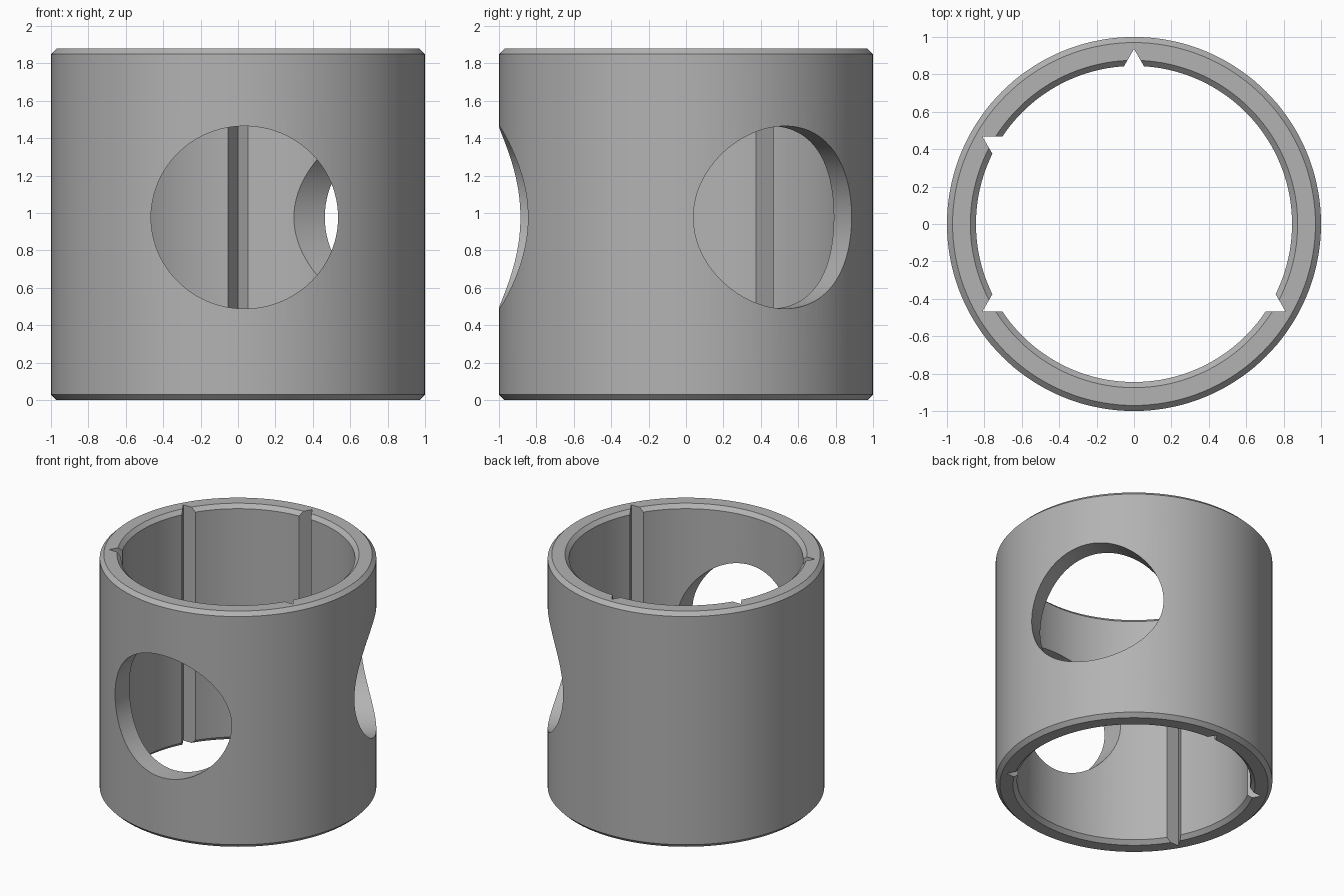
import bpy, bmesh, math
from mathutils import Matrix, Vector

if "Cube" in bpy.data.objects:
    bpy.data.objects.remove(bpy.data.objects["Cube"])

H, R_OUT, R_IN, C = 1.88, 1.0, 0.845, 0.03
SEGS = 144

grey = bpy.data.materials.new("plain grey")
grey.diffuse_color = (0.45, 0.45, 0.45, 1)
grey.use_nodes = True
grey.node_tree.nodes["Principled BSDF"].inputs["Base Color"].default_value = grey.diffuse_color


def make_object(name, bm):
    bmesh.ops.recalc_face_normals(bm, faces=bm.faces)
    mesh = bpy.data.meshes.new(name)
    bm.to_mesh(mesh)
    bm.free()
    mesh.materials.append(grey)
    ob = bpy.data.objects.new(name, mesh)
    bpy.context.collection.objects.link(ob)
    return ob


def prism(name, outline, depth, matrix):
    """Extrude a flat outline along its local z, then place it."""
    bm = bmesh.new()
    face = bm.faces.new([bm.verts.new((x, y, 0)) for x, y in outline])
    new = bmesh.ops.extrude_face_region(bm, geom=[face])["geom"]
    bmesh.ops.translate(bm, vec=(0, 0, depth),
                        verts=[v for v in new if isinstance(v, bmesh.types.BMVert)])
    bmesh.ops.transform(bm, matrix=matrix, verts=bm.verts)
    ob = make_object(name, bm)
    ob.hide_render = True
    return ob


# Sleeve: chamfered wall section revolved about z
section = [(R_IN, C), (R_IN + C, 0), (R_OUT - C, 0), (R_OUT, C),
           (R_OUT, H - C), (R_OUT - C, H), (R_IN + C, H), (R_IN, H - C)]
bm = bmesh.new()
rings = []
for i in range(SEGS):
    a = 2 * math.pi * i / SEGS
    rings.append([bm.verts.new((r * math.cos(a), r * math.sin(a), z)) for r, z in section])
n = len(section)
for i in range(SEGS):
    p, q = rings[i], rings[(i + 1) % SEGS]
    for j in range(n):
        k = (j + 1) % n
        bm.faces.new((p[j], q[j], q[k], p[k]))
sleeve = make_object("sleeve", bm)

cutters = []

# Two side windows, 120 degrees apart, slightly off centre
hole = [(0.035 + 0.5 * math.cos(2 * math.pi * i / 96),
         0.488 * math.sin(2 * math.pi * i / 96)) for i in range(96)]
for deg in (0, 120):
    place = (Matrix.Rotation(math.radians(deg), 4, "Z")
             @ Matrix.Translation((0, -0.3, 0.977))
             @ Matrix.Rotation(math.radians(90), 4, "X"))
    cutters.append(prism("window_cutter", hole, 1.0, place))

# V grooves down the inner wall
vee = [(0.936, 0), (0.786, 0.0866), (0.786, -0.0866)]
for deg in (90, 150, 210, 330):
    place = (Matrix.Rotation(math.radians(deg), 4, "Z")
             @ Matrix.Translation((0, 0, -0.1)))
    cutters.append(prism("groove_cutter", vee, H + 0.2, place))

# Cut everything out, then drop the cutters
bpy.context.view_layer.objects.active = sleeve
sleeve.select_set(True)
for cutter in cutters:
    mod = sleeve.modifiers.new("cut", "BOOLEAN")
    mod.operation = "DIFFERENCE"
    mod.solver = "EXACT"
    mod.object = cutter
    bpy.ops.object.modifier_apply(modifier=mod.name)
for cutter in cutters:
    bpy.data.objects.remove(cutter)

bpy.ops.object.select_all(action="DESELECT")
sleeve.select_set(True)
bpy.ops.object.shade_smooth_by_angle(angle=math.radians(25))
